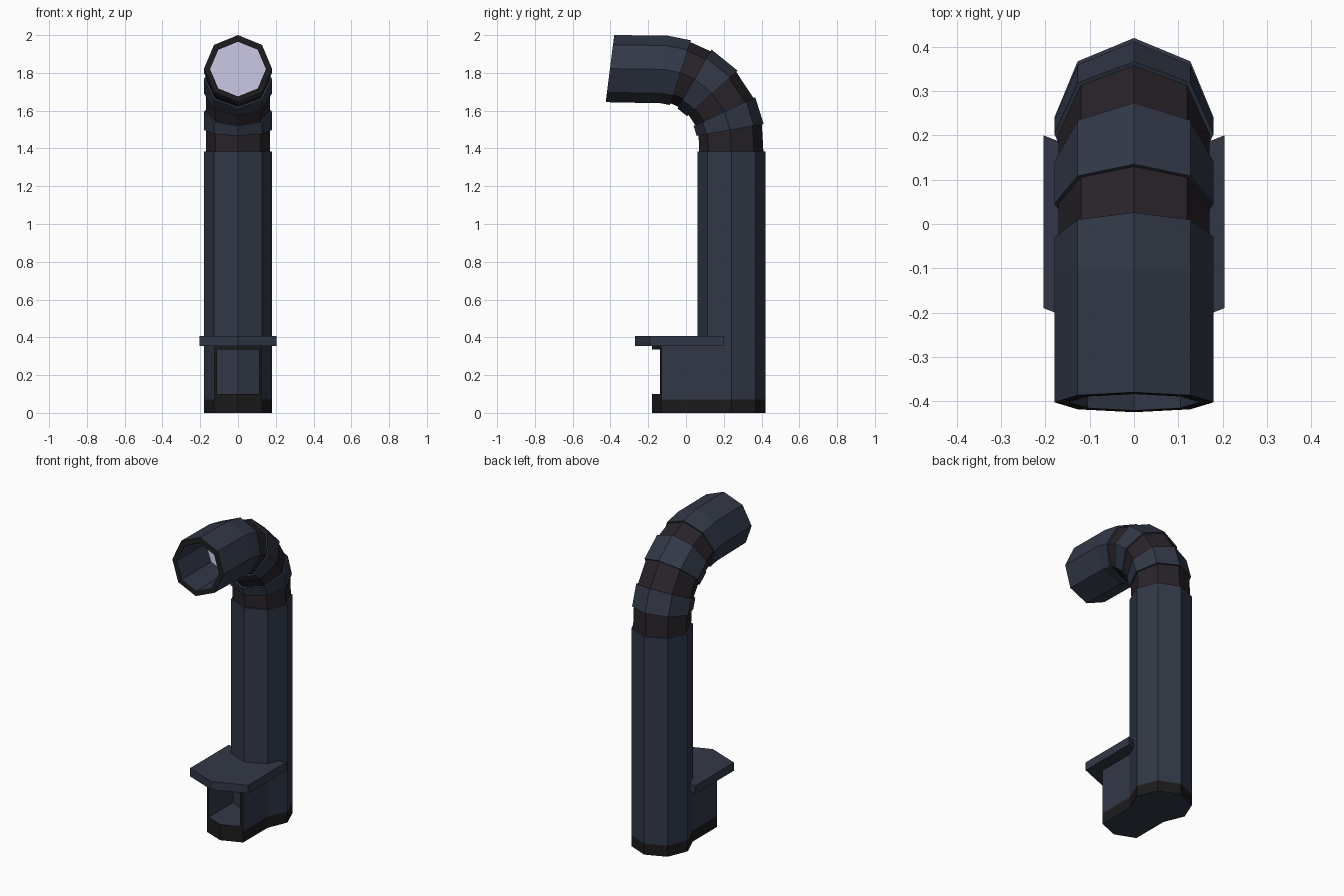
import bpy, bmesh, math
from mathutils import Vector

if "Cube" in bpy.data.objects:
    bpy.data.objects.remove(bpy.data.objects["Cube"])


def mat(name, rgb):
    m = bpy.data.materials.new(name)
    m.diffuse_color = (*rgb, 1)
    m.use_nodes = True
    m.node_tree.nodes["Principled BSDF"].inputs["Base Color"].default_value = m.diffuse_color
    return m


BLUE = mat("blue_steel", (0.031, 0.039, 0.062))
DARK = mat("dark_rubber", (0.021, 0.017, 0.022))
BLACK = mat("black_trim", (0.011, 0.011, 0.011))
GLASS = mat("pale_lens", (0.55, 0.54, 0.72))


def finish(name, bm, mats, pick=None):
    bmesh.ops.recalc_face_normals(bm, faces=bm.faces)
    bm.normal_update()
    if pick:
        for f in bm.faces:
            f.material_index = pick(f.normal)
    me = bpy.data.meshes.new(name)
    bm.to_mesh(me)
    bm.free()
    for m in mats:
        me.materials.append(m)
    ob = bpy.data.objects.new(name, me)
    bpy.context.collection.objects.link(ob)
    return ob


def prism(name, outline, z0, z1, mats, pick=None):
    bm = bmesh.new()
    base = bm.faces.new([bm.verts.new((x, y, z0)) for x, y in outline])
    top = bmesh.ops.extrude_face_region(bm, geom=[base], use_keep_orig=True)
    vs = [g for g in top["geom"] if isinstance(g, bmesh.types.BMVert)]
    bmesh.ops.translate(bm, verts=vs, vec=(0, 0, z1 - z0))
    return finish(name, bm, mats, pick)


def ring(outer, inner, rx):
    """Octagon across the (y, z) points outer and inner, half width rx."""
    o, i = Vector((0, *outer)), Vector((0, *inner))
    mid, half = (o + i) / 2, (o - i) / 2
    return [mid + half * math.cos(k * math.pi / 4)
            + Vector((rx * math.sin(k * math.pi / 4), 0, 0)) for k in range(8)]


def bend_ring(deg, r):
    """Octagon on the elbow arc."""
    a = math.radians(deg)
    pt = lambda d: (-0.15 + d * math.cos(a), 1.43 + d * math.sin(a))
    return ring(pt(0.39 + r), pt(0.39 - r), r)


def loft(name, rings, mats, ring_mats=None, cap_end=True):
    bm = bmesh.new()
    rows = [[bm.verts.new(p) for p in r] for r in rings]
    for j, (a, b) in enumerate(zip(rows, rows[1:])):
        for k in range(8):
            f = bm.faces.new((a[k], a[(k + 1) % 8], b[(k + 1) % 8], b[k]))
            f.material_index = ring_mats[j] if ring_mats else 0
    bm.faces.new(rows[0])
    if cap_end:
        bm.faces.new(rows[-1]).material_index = ring_mats[-1] if ring_mats else 0
    return finish(name, bm, mats)


# Plan outlines
C, R, S = 0.24, 0.18, 0.127
octagon = [(R * math.sin(k * math.pi / 4), C - R * math.cos(k * math.pi / 4))
           for k in range(8)]
chute = [(0, -0.18), (S, -0.13), (S, 0.113), (0, 0.06), (-S, 0.113), (-S, -0.13)]
footprint = [(0, -0.18), (S, -0.13)] + octagon[1:] + [(-S, -0.13)]

# Base band and upright pipe
prism("base_band", footprint, 0, 0.07, [BLACK, BLUE], lambda n: int(n.z < -0.5))
prism("upright_pipe", octagon, 0.07, 1.385, [BLUE])

# Chute in front with an open mouth: sill, lintel and cheeks, black on the front
front_black = lambda n: int(n.y < -0.5)
prism("chute_sill", chute, 0.07, 0.10, [BLUE, BLACK], front_black)
prism("chute_lintel", chute, 0.335, 0.355, [BLUE, BLACK], front_black)
for side, label in ((1, "right"), (-1, "left")):
    cheek = [(side * x, y) for x, y in
             ((0.11, -0.137), (S, -0.13), (S, 0.115), (0.11, 0.108))]
    prism("chute_cheek_" + label, cheek, 0.10, 0.335, [BLUE, BLACK], front_black)

# Chevron canopy over the chute
prism("canopy", [(0, -0.27), (0.204, -0.19), (0.204, 0.20), (0, 0.12),
                 (-0.204, 0.20), (-0.204, -0.19)], 0.355, 0.407, [BLUE])

# Elbow: alternating rubber joints and steel collars
r = 0.17
loft("lower_joint", [ring((C + r, 1.38), (C - r, 1.38), r), bend_ring(10, r)], [DARK])
loft("middle_joint", [bend_ring(25, r), bend_ring(42, r)], [DARK])
loft("upper_joint", [bend_ring(60, r), bend_ring(72, r)], [DARK])
loft("lower_collar", [bend_ring(10, R), bend_ring(25, R)], [BLUE])
loft("upper_collar", [bend_ring(42, R), bend_ring(60, R)], [BLUE])

# Hollow nozzle with black rim and pale lens inside
loft("nozzle", [bend_ring(72, R), bend_ring(85, R),
                ring((-0.38, 2.0), (-0.425, 1.645), R),
                ring((-0.384, 1.965), (-0.421, 1.675), 0.148),
                ring((-0.10, 1.965), (-0.125, 1.675), 0.148)],
     [BLUE, BLACK, GLASS], [0, 0, 1, 0, 2])
bpy.data.objects["nozzle"].data.polygons[-1].material_index = 2
